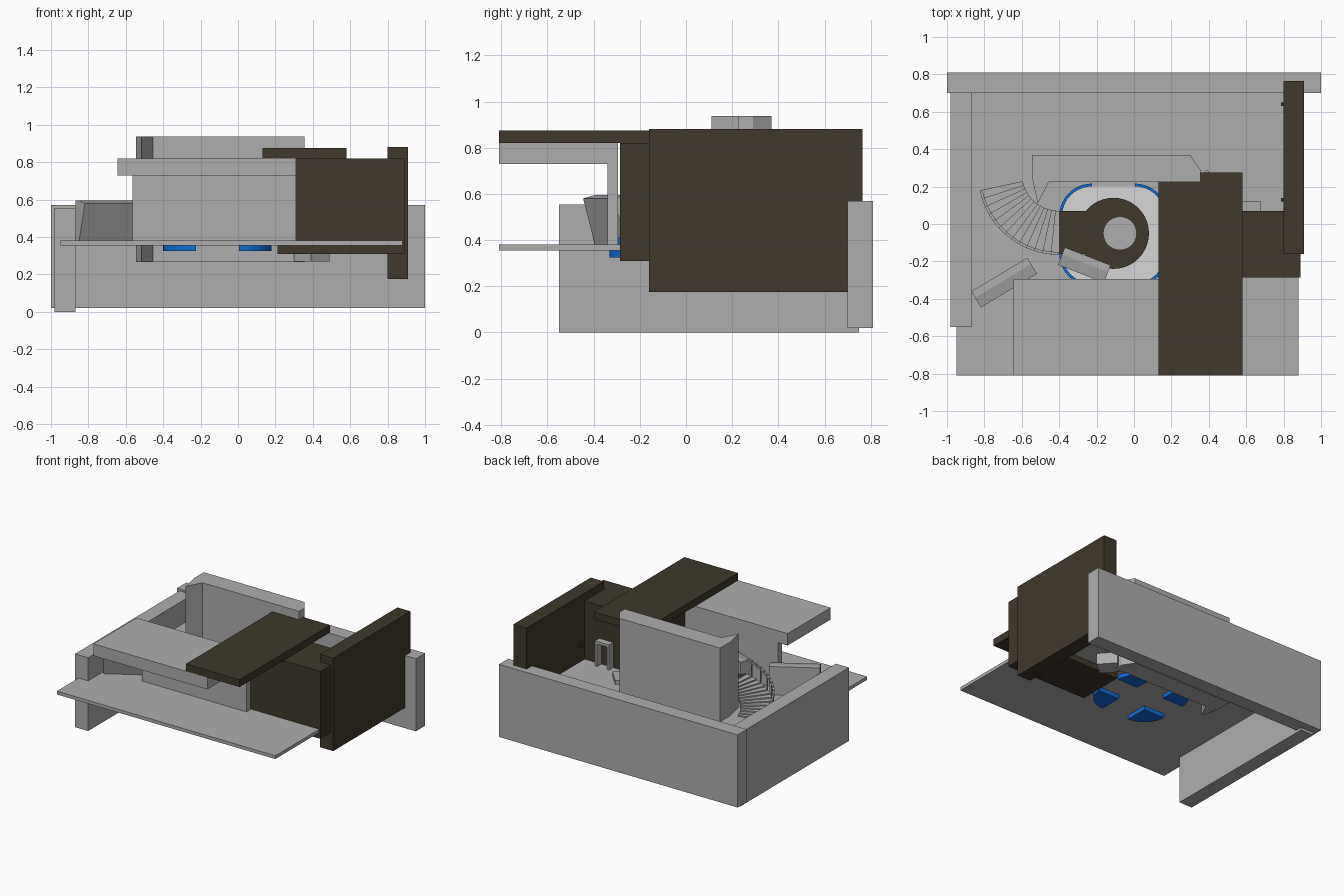
import bpy, bmesh, math
from mathutils import Matrix, Vector

old = bpy.data.objects.get("Cube")
if old:
    bpy.data.objects.remove(old, do_unlink=True)


def material(name, colour):
    m = bpy.data.materials.new(name)
    m.use_nodes = True
    m.diffuse_color = (*colour, 1)
    m.node_tree.nodes["Principled BSDF"].inputs["Base Color"].default_value = (*colour, 1)
    return m


GREY = material("concrete grey", (0.42, 0.42, 0.42))
WHITE = material("rug white", (0.67, 0.67, 0.67))
DARK = material("dark brown", (0.05, 0.04, 0.025))
BLUE = material("sofa blue", (0.005, 0.15, 0.68))


def finish(name, bm, mat):
    bmesh.ops.recalc_face_normals(bm, faces=bm.faces)
    me = bpy.data.meshes.new(name)
    bm.to_mesh(me)
    bm.free()
    me.materials.append(mat)
    ob = bpy.data.objects.new(name, me)
    bpy.context.collection.objects.link(ob)
    return ob


def add_prism(bm, pts, vec):
    """Extrude a closed outline of 3D points along a vector."""
    face = bm.faces.new([bm.verts.new(p) for p in pts])
    ext = bmesh.ops.extrude_face_region(bm, geom=[face])
    moved = [g for g in ext["geom"] if isinstance(g, bmesh.types.BMVert)]
    bmesh.ops.translate(bm, verts=moved, vec=vec)


def plate(name, mat, outline, z0, z1):
    bm = bmesh.new()
    add_prism(bm, [(x, y, z0) for x, y in outline], (0, 0, z1 - z0))
    return finish(name, bm, mat)


def box(name, mat, x0, x1, y0, y1, z0, z1):
    return plate(name, mat, [(x0, y0), (x1, y0), (x1, y1), (x0, y1)], z0, z1)


def arc(cx, cy, r, a0, a1, n):
    steps = [math.radians(a0 + (a1 - a0) * i / n) for i in range(n + 1)]
    return [(cx + r * math.cos(a), cy + r * math.sin(a)) for a in steps]


def disc(name, mat, cx, cy, r, z0, z1, n=32):
    return plate(name, mat, arc(cx, cy, r, 0, 360 - 360 / n, n - 1), z0, z1)


# Outer walls and floor
box("back_wall", GREY, -1, 1, 0.70, 0.81, 0.02, 0.57)
box("side_wall", GREY, -0.98, -0.87, -0.55, 0.75, 0, 0.555)
box("floor", GREY, -0.95, 0.88, -0.81, 0.72, 0.355, 0.38)
box("dark_side_wall", DARK, 0.80, 0.91, -0.16, 0.765, 0.175, 0.88)

# Front rooms and roofs
box("dark_room", DARK, 0.21, 0.89, -0.285, 0.07, 0.31, 0.82)
box("front_wall", GREY, -0.565, 0.31, -0.34, -0.295, 0.38, 0.73)
box("grey_roof", GREY, -0.645, 0.31, -0.81, -0.295, 0.73, 0.82)
box("dark_roof", DARK, 0.13, 0.58, -0.81, 0.275, 0.82, 0.875)

# Tall inner wall with its pointed end
plate("tall_wall", GREY, [(-0.545, 0.37), (0.30, 0.37), (0.355, 0.29), (0.355, 0.225),
                          (-0.455, 0.225), (-0.515, 0.11), (-0.545, 0.25)], 0.265, 0.938)

# Small block beside the tall wall
plate("corner_block", GREY, [(0.30, 0.20), (0.39, 0.10), (0.49, 0.18), (0.39, 0.29)], 0.27, 0.41)

# Doorway frame behind the dark room
for i, x in enumerate((0.56, 0.66)):
    box(f"door_post_{i}", GREY, x, x + 0.02, 0.07, 0.12, 0.38, 0.57)
box("door_lintel", GREY, 0.56, 0.68, 0.07, 0.12, 0.55, 0.57)

# Small knobs on the dark wall
for i, y in enumerate((0.13, 0.64)):
    box(f"wall_knob_{i}", DARK, 0.785, 0.80, y - 0.01, y + 0.01, 0.50, 0.52)


# Leaning counters, flared outward at the top
def counter(name, start, end):
    a, b = Vector((*start, 0)), Vector((*end, 0))
    out = (b - a).normalized().cross(Vector((0, 0, 1)))
    section = [(0, 0.38), (0.04, 0.38), (0.1, 0.58), (0.04, 0.595), (0, 0.595)]
    bm = bmesh.new()
    add_prism(bm, [a + out * d + Vector((0, 0, z)) for d, z in section], b - a)
    finish(name, bm, GREY)


counter("outer_counter", (-0.87, -0.36), (-0.57, -0.18))
counter("inner_counter", (-0.37, -0.125), (-0.125, -0.22))

# Rounded rug with a blue sofa at each corner
CX, CY, HX, HY, R = -0.11, -0.058, 0.29, 0.274, 0.175
rug = []
corners = ((1, 1, 0), (-1, 1, 90), (-1, -1, 180), (1, -1, 270))
for sx, sy, a in corners:
    px, py = CX + sx * (HX - R), CY + sy * (HY - R)
    rug += arc(px, py, R - 0.015, a, a + 90, 10)
    plate(f"sofa_base_{a}", BLUE, arc(px, py, R, a, a + 90, 10) + [(px, py)], 0.325, 0.36)
    plate(f"sofa_back_{a}", BLUE, arc(px, py, R, a, a + 90, 10)
          + arc(px, py, R - 0.015, a + 90, a, 10), 0.35, 0.41)
plate("rug", WHITE, rug, 0.375, 0.386)

# Raised round platform with its bridge and seat
disc("platform_column", DARK, CX, -0.05, 0.05, 0.38, 0.49, 20)
disc("platform", DARK, CX, -0.05, 0.19, 0.48, 0.50, 40)
box("bridge", DARK, -0.40, CX, -0.16, 0.07, 0.48, 0.499)
disc("round_seat", GREY, -0.075, -0.05, 0.09, 0.50, 0.56)

# Curved stair: fan of treads, balusters and a handrail
SX, SY, N = -0.40, 0.27, 13
rail = bmesh.new()
treads = bmesh.new()
for i in range(N):
    a0, a1 = 192 + 78 * i / N, 192 + 78 * (i + 1) / N
    top = 0.39 + 0.11 * i / (N - 1)
    outline = arc(SX, SY, 0.43, a0, a1, 1) + arc(SX, SY, 0.20, a1, a0, 1)
    add_prism(treads, [(x, y, top - 0.02) for x, y in outline], (0, 0, 0.02))
    strip = arc(SX, SY, 0.435, a0, a1, 1) + arc(SX, SY, 0.42, a1, a0, 1)
    add_prism(rail, [(x, y, top + 0.1) for x, y in strip], (0, 0, 0.015))
    if i % 2 == 0:
        post = arc(SX, SY, 0.432, a0, a0 + 1, 1) + arc(SX, SY, 0.424, a0 + 1, a0, 1)
        add_prism(rail, [(x, y, top) for x, y in post], (0, 0, 0.1))
finish("stair_treads", treads, GREY)
finish("stair_rail", rail, GREY)
